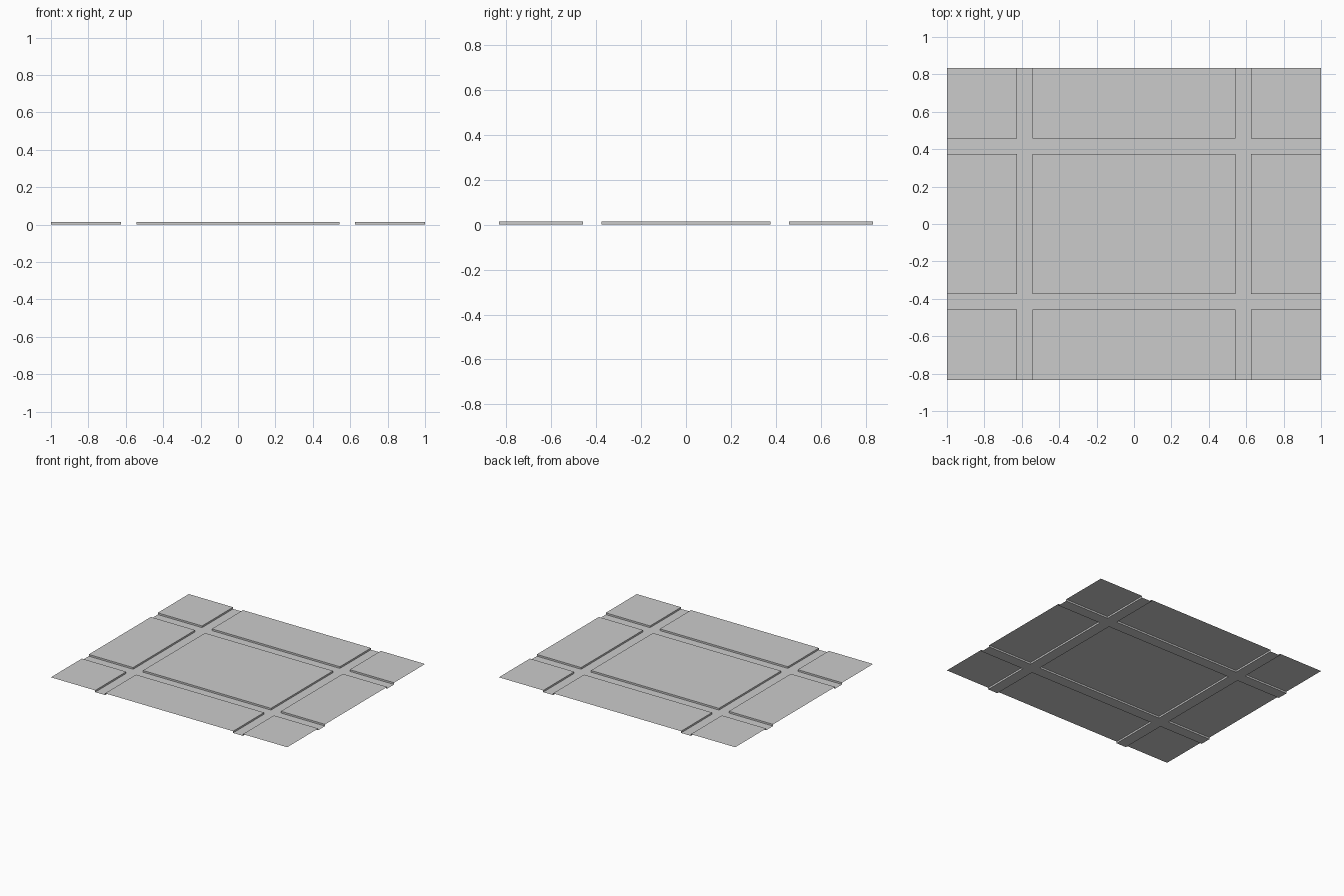
import bpy, bmesh

if "Cube" in bpy.data.objects:
    bpy.data.objects.remove(bpy.data.objects["Cube"])

H = 0.0133                       # groove depth
U = 1 / 12                       # layout module
XS = [-12*U, -7.5*U, -6.5*U, 6.5*U, 7.5*U, 12*U]
YS = [-10*U, -5.5*U, -4.5*U, 4.5*U, 5.5*U, 10*U]

bm = bmesh.new()


def quad(*pts):
    bm.faces.new([bm.verts.new(p) for p in pts])


def height(i, j):
    # odd columns and rows are the sunken grooves
    return 0.0 if i % 2 or j % 2 else H


for i in range(5):
    for j in range(5):
        x0, x1, y0, y1 = XS[i], XS[i+1], YS[j], YS[j+1]
        z = height(i, j)
        # slab top or groove floor
        quad((x0, y0, z), (x1, y0, z), (x1, y1, z), (x0, y1, z))
        # step walls towards the next column and row
        if i < 4:
            w = height(i+1, j)
            if w != z:
                quad((x1, y0, z), (x1, y0, w), (x1, y1, w), (x1, y1, z))
        if j < 4:
            w = height(i, j+1)
            if w != z:
                quad((x1, y1, z), (x1, y1, w), (x0, y1, w), (x0, y1, z))

# weld into one sheet and merge the coplanar groove floor
bmesh.ops.remove_doubles(bm, verts=bm.verts, dist=1e-5)
bmesh.ops.recalc_face_normals(bm, faces=bm.faces)
if sum(f.normal.z * f.calc_area() for f in bm.faces) < 0:
    bmesh.ops.reverse_faces(bm, faces=bm.faces)

mesh = bpy.data.meshes.new("grooved_floor_panel")
bm.to_mesh(mesh)
bm.free()
obj = bpy.data.objects.new("grooved_floor_panel", mesh)
bpy.context.collection.objects.link(obj)
